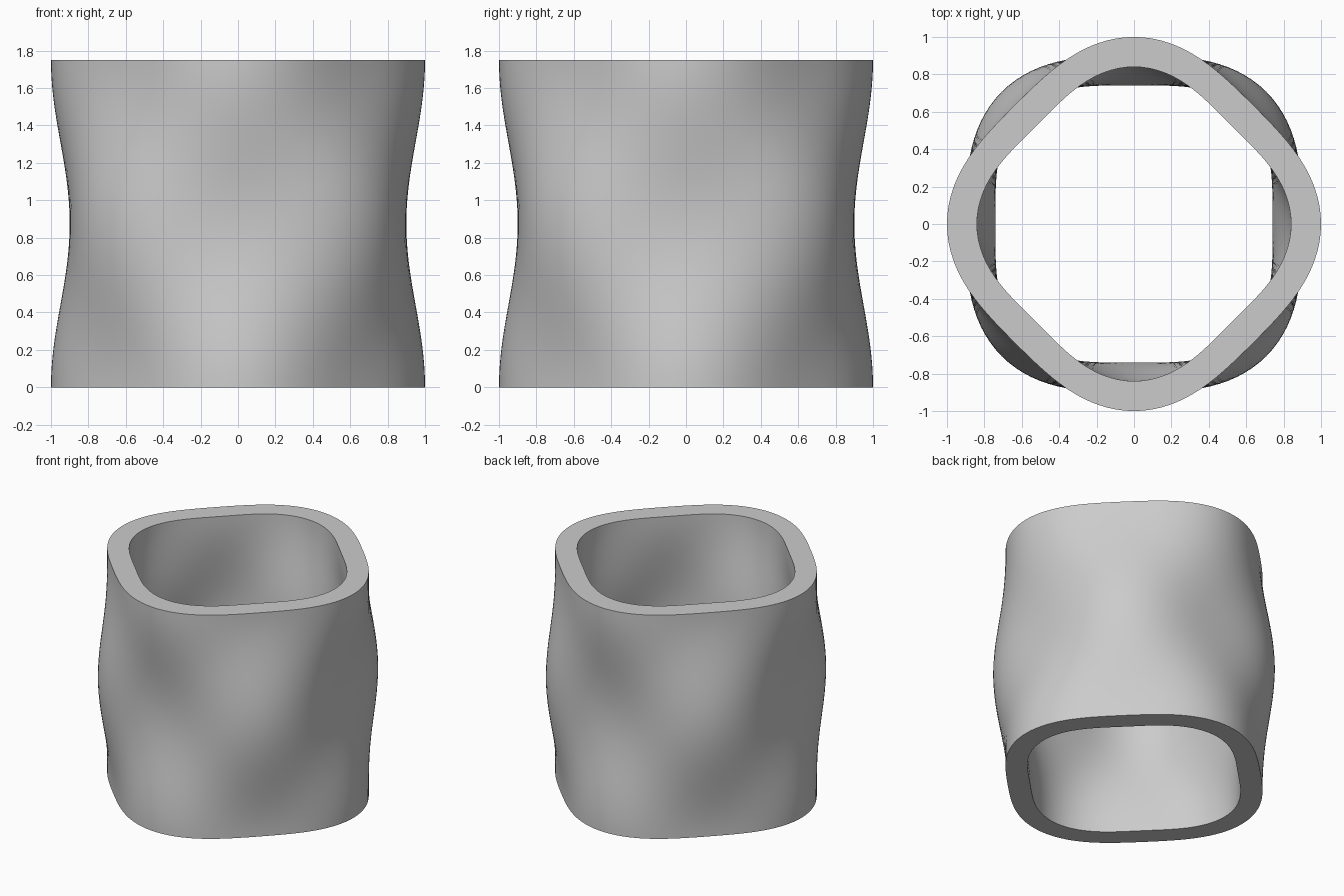
import bpy, bmesh, math

cube = bpy.data.objects.get("Cube")
if cube:
    bpy.data.objects.remove(cube)

HEIGHT = 1.75
SEGMENTS = 128
LEVELS = 40
WAVE = 0.05

# Material
grey = bpy.data.materials.new("plain grey")
grey.use_nodes = True
colour = (0.6, 0.6, 0.6, 1)
grey.diffuse_color = colour
grey.node_tree.nodes["Principled BSDF"].inputs["Base Color"].default_value = colour


def add_ring(bm, mean_radius, z):
    """Rounded four-sided ring whose corners swap to the diagonals at mid height."""
    swing = WAVE * math.cos(2 * math.pi * z / HEIGHT)
    ring = []
    for i in range(SEGMENTS):
        a = 2 * math.pi * i / SEGMENTS
        r = mean_radius + swing * math.cos(4 * a)
        ring.append(bm.verts.new((r * math.cos(a), r * math.sin(a), z)))
    return ring


# Rings run up the outer wall, then down the inner wall
bm = bmesh.new()
heights = [HEIGHT * k / LEVELS for k in range(LEVELS + 1)]
rings = [add_ring(bm, 0.95, z) for z in heights]
rings += [add_ring(bm, 0.79, z) for z in reversed(heights)]

# Bridge every ring to the next; the last joins the first as the lower rim
for low, high in zip(rings, rings[1:] + rings[:1]):
    for i in range(SEGMENTS):
        j = (i + 1) % SEGMENTS
        bm.faces.new((low[i], low[j], high[j], high[i]))
bmesh.ops.recalc_face_normals(bm, faces=bm.faces)

mesh = bpy.data.meshes.new("wavy_sleeve")
bm.to_mesh(mesh)
bm.free()
mesh.materials.append(grey)
sleeve = bpy.data.objects.new("wavy_sleeve", mesh)
bpy.context.collection.objects.link(sleeve)

# Smooth walls with crisp rims
bpy.ops.object.select_all(action="DESELECT")
sleeve.select_set(True)
bpy.context.view_layer.objects.active = sleeve
bpy.ops.object.shade_smooth_by_angle(angle=math.radians(40))
